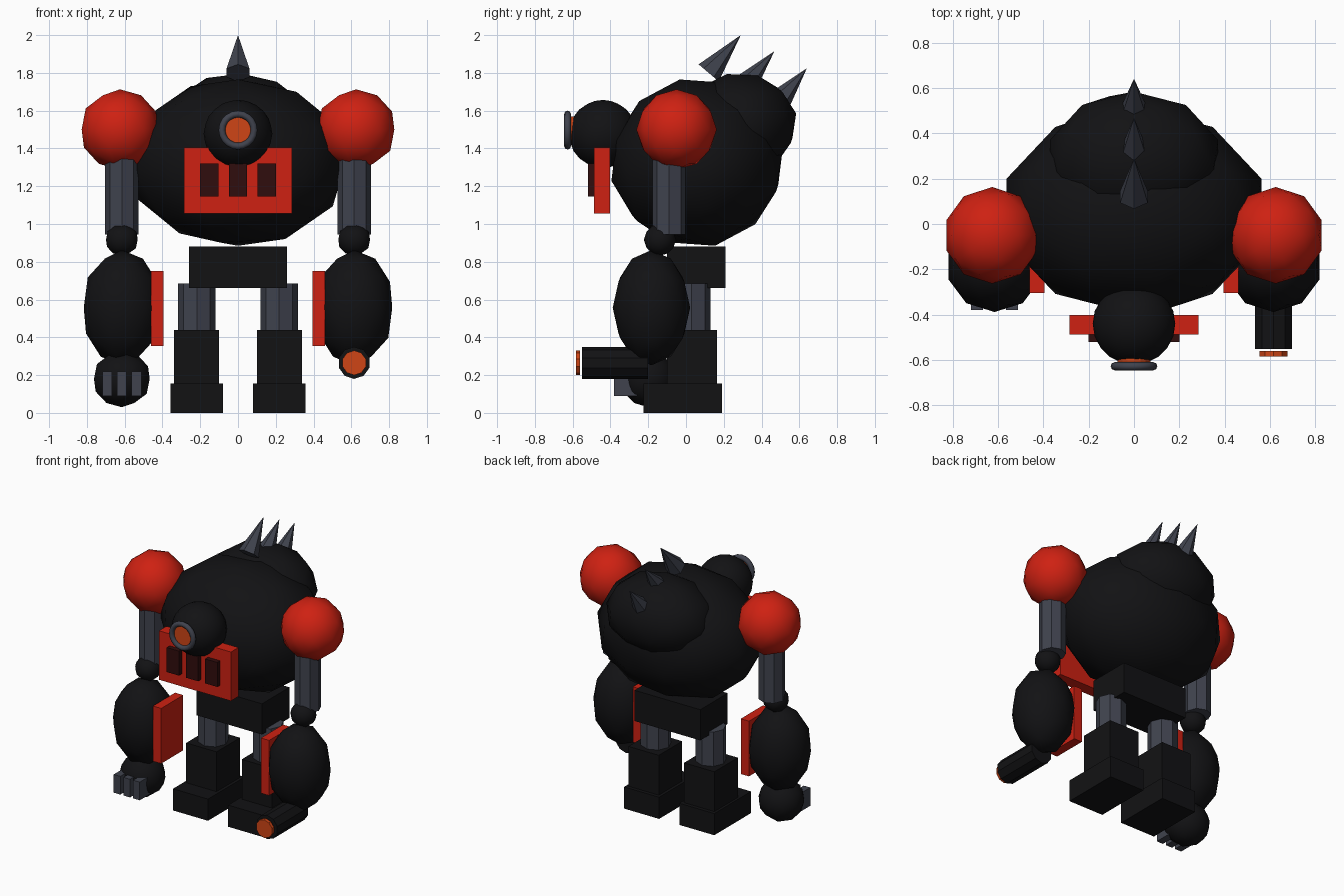
import bpy, bmesh, math
from mathutils import Matrix, Vector

if "Cube" in bpy.data.objects:
    bpy.data.objects.remove(bpy.data.objects["Cube"])


def material(name, r, g, b):
    m = bpy.data.materials.new(name)
    m.diffuse_color = (r, g, b, 1)
    m.use_nodes = True
    m.node_tree.nodes["Principled BSDF"].inputs["Base Color"].default_value = m.diffuse_color
    return m


BLACK = material("black_armour", 0.006, 0.006, 0.007)
RED = material("red_armour", 0.62, 0.015, 0.006)
STEEL = material("steel", 0.05, 0.055, 0.075)
GLOW = material("orange_glow", 0.62, 0.06, 0.008)
SLOT = material("dark_red", 0.03, 0.004, 0.004)


def finish(name, bm, mat, smooth=False):
    me = bpy.data.meshes.new(name)
    bmesh.ops.recalc_face_normals(bm, faces=bm.faces)
    bm.to_mesh(me)
    bm.free()
    for p in me.polygons:
        p.use_smooth = smooth
    me.materials.append(mat)
    ob = bpy.data.objects.new(name, me)
    bpy.context.collection.objects.link(ob)
    return ob


def box(name, x, y, z, mat):
    """Box from (min, max) ranges."""
    size = [b - a for a, b in (x, y, z)]
    mid = [(a + b) / 2 for a, b in (x, y, z)]
    bm = bmesh.new()
    bmesh.ops.create_cube(bm, size=1, matrix=Matrix.Translation(mid) @ Matrix.Diagonal((*size, 1)))
    return finish(name, bm, mat)


def ball(name, center, radii, mat, detail=2, tilt=0):
    bm = bmesh.new()
    mtx = (Matrix.Translation(center) @ Matrix.Rotation(math.radians(tilt), 4, 'X')
           @ Matrix.Diagonal((*radii, 1)))
    bmesh.ops.create_icosphere(bm, subdivisions=detail, radius=1, matrix=mtx)
    return finish(name, bm, mat, True)


def rod(name, a, b, r1, r2, sides, mat):
    """Cylinder or cone running from point a to point b."""
    a, b = Vector(a), Vector(b)
    d = b - a
    turn = Vector((0, 0, 1)).rotation_difference(d).to_matrix().to_4x4()
    bm = bmesh.new()
    bmesh.ops.create_cone(bm, cap_ends=True, segments=sides, radius1=r1, radius2=r2,
                          depth=d.length, matrix=Matrix.Translation((a + b) / 2) @ turn)
    return finish(name, bm, mat)


# Torso, leaning forward, with the back hump
ball("torso", (0, 0.06, 1.325), (0.59, 0.465, 0.45), BLACK, 2, 12)
ball("back_hump", (0, 0.275, 1.52), (0.39, 0.315, 0.28), BLACK, 2, 12)
box("pelvis", (-0.26, 0.26), (-0.1, 0.21), (0.66, 0.88), BLACK)

# Back spikes
for i, (base, tip, r) in enumerate([
        ((0, 0.12, 1.80), (0, 0.29, 2.0), 0.07),
        ((0, 0.325, 1.75), (0, 0.468, 1.915), 0.06),
        ((0, 0.505, 1.665), (0, 0.64, 1.825), 0.06)]):
    rod(f"spike_{i + 1}", base, tip, r, 0, 6, STEEL)

# Head with a single ringed eye
ball("head", (0, -0.44, 1.477), (0.182, 0.18, 0.18), BLACK, 3)
rod("eye", (0, -0.57, 1.497), (0, -0.622, 1.497), 0.072, 0.072, 16, GLOW)
bpy.ops.mesh.primitive_torus_add(major_segments=20, minor_segments=8, major_radius=0.085,
                                 minor_radius=0.018, location=(0, -0.627, 1.497),
                                 rotation=(math.pi / 2, 0, 0))
ring = bpy.context.object
ring.name = "eye_ring"
ring.data.materials.append(STEEL)
bpy.ops.object.shade_smooth()

# Jaw plate and its three teeth
box("jaw_plate", (-0.285, 0.285), (-0.487, -0.402), (1.055, 1.405), RED)
for i, x in enumerate((-0.152, 0, 0.152)):
    box(f"tooth_{i + 1}", (x - 0.048, x + 0.048), (-0.52, -0.45), (1.145, 1.32), SLOT)

# Arms and legs, both sides
for s, side in ((-1, "left"), (1, "right")):
    def span(a, b):
        return tuple(sorted((s * a, s * b)))

    ax, lx = s * 0.615, s * 0.218
    ball(f"{side}_shoulder", (s * 0.625, -0.05, 1.5), (0.213,) * 3, RED)
    rod(f"{side}_upper_arm", (ax, -0.09, 0.945), (ax, -0.09, 1.4), 0.088, 0.088, 8, STEEL)
    ball(f"{side}_elbow", (ax, -0.138, 0.917), (0.088, 0.085, 0.085), BLACK)
    ball(f"{side}_forearm", (ax, -0.183, 0.557), (0.212, 0.205, 0.305), BLACK)
    box(f"{side}_forearm_plate", span(0.395, 0.46), (-0.305, -0.055), (0.355, 0.75), RED)
    rod(f"{side}_thigh", (lx, 0.03, 0.42), (lx, 0.03, 0.685), 0.1, 0.1, 8, STEEL)
    box(f"{side}_shin", span(0.10, 0.34), (-0.1, 0.165), (0.12, 0.44), BLACK)
    box(f"{side}_foot", span(0.08, 0.357), (-0.225, 0.19), (0, 0.155), BLACK)

# Fist with three fingers on one arm
ball("fist", (-0.615, -0.2, 0.18), (0.155, 0.15, 0.15), BLACK)
for i, x in enumerate((-0.692, -0.615, -0.538)):
    box(f"finger_{i + 1}", (x - 0.026, x + 0.026), (-0.38, -0.26), (0.09, 0.22), STEEL)

# Cannon on the other arm
rod("cannon", (0.615, -0.2, 0.265), (0.615, -0.55, 0.265), 0.085, 0.085, 10, BLACK)
rod("cannon_muzzle", (0.615, -0.56, 0.265), (0.615, -0.583, 0.265), 0.065, 0.065, 10, GLOW)
